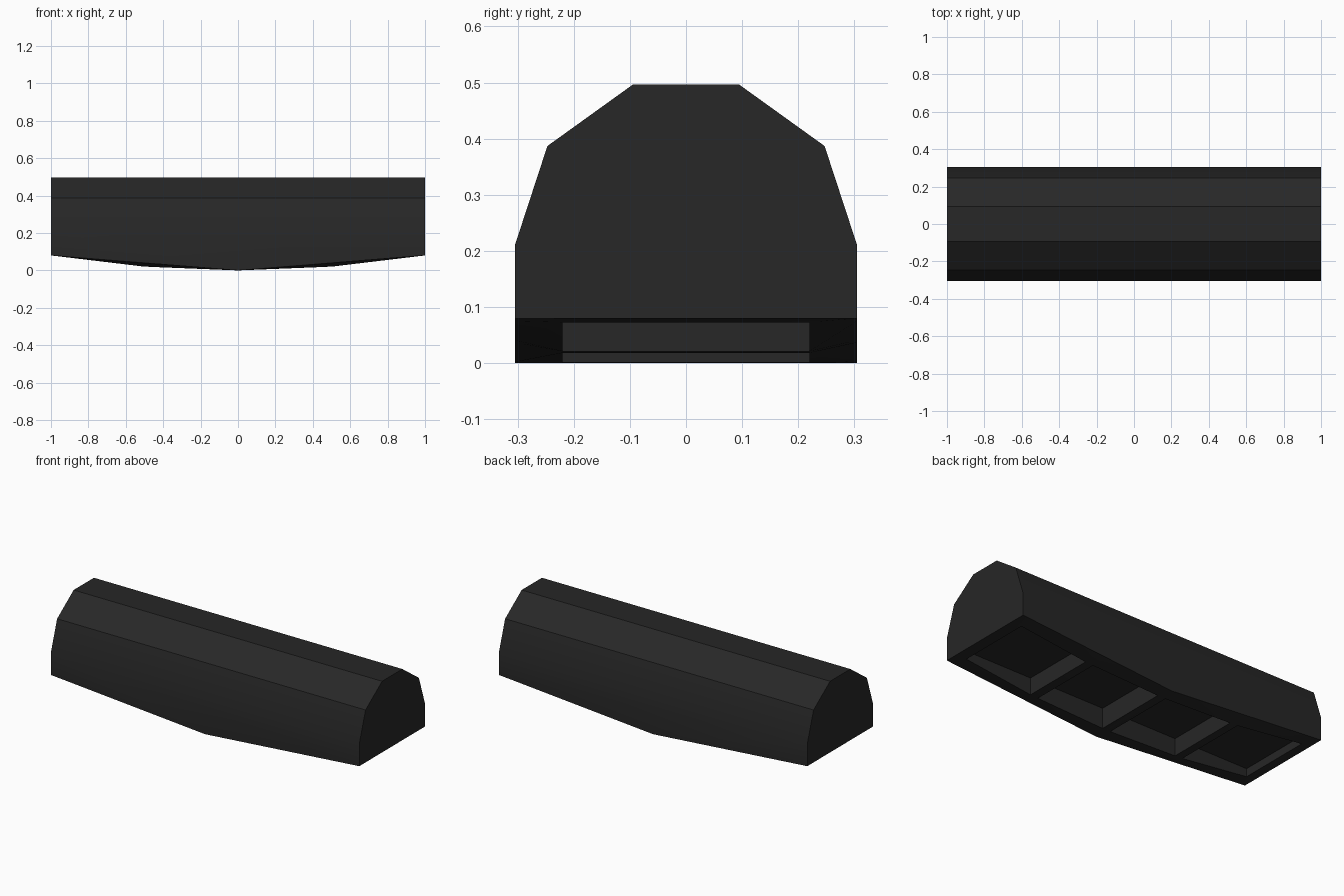
import bpy
import bmesh

if "Cube" in bpy.data.objects:
    bpy.data.objects.remove(bpy.data.objects["Cube"], do_unlink=True)

# One dark material for the whole housing
mat = bpy.data.materials.new("charcoal black")
mat.use_nodes = True
colour = (0.02, 0.02, 0.02, 1)
mat.diffuse_color = colour
mat.node_tree.nodes["Principled BSDF"].inputs["Base Color"].default_value = colour

HALF_WIDTH, POCKET_WIDTH, POCKET_CEILING = 0.305, 0.22, 0.12
half_stations = [0.026, 0.46, 0.51, 0.94, 1]
stations = [-x for x in reversed(half_stations)] + [0] + half_stations
columns = [-HALF_WIDTH, -POCKET_WIDTH, POCKET_WIDTH, HALF_WIDTH]
shoulders = [(0.305, 0.21), (0.247, 0.387), (0.094, 0.497)]
profile = shoulders + [(-y, z) for y, z in reversed(shoulders)]


def bottom_height(x, y):
    """Shallow keel: straight along the rims, bowed along the middle."""
    x = abs(x)
    if abs(y) > POCKET_WIDTH:
        return 0.08 * x
    return 0.04 * x if x < 0.5 else 0.02 + 0.12 * (x - 0.5)


bm = bmesh.new()
grid = [[bm.verts.new((x, y, bottom_height(x, y))) for y in columns] for x in stations]

# Underside with four flat-ceilinged pockets
for i in range(len(stations) - 1):
    for j in range(3):
        ring = [grid[i][j], grid[i + 1][j], grid[i + 1][j + 1], grid[i][j + 1]]
        if j == 1 and stations[i + 1] - stations[i] > 0.2:
            roof = [bm.verts.new((v.co.x, v.co.y, POCKET_CEILING)) for v in ring]
            bm.faces.new(roof)
            for k in range(4):
                n = (k + 1) % 4
                bm.faces.new((ring[k], ring[n], roof[n], roof[k]))
        else:
            bm.faces.new(ring)

# Faceted upper shell and ends
left, right = [[bm.verts.new((x, y, z)) for y, z in profile] for x in (-1, 1)]
for k in range(len(profile) - 1):
    bm.faces.new((left[k], left[k + 1], right[k + 1], right[k]))
bm.faces.new([row[3] for row in grid] + [right[0], left[0]])
bm.faces.new([row[0] for row in grid] + [right[-1], left[-1]])
bm.faces.new(grid[0] + left)
bm.faces.new(grid[-1] + right)
bmesh.ops.recalc_face_normals(bm, faces=bm.faces)

mesh = bpy.data.meshes.new("housing")
bm.to_mesh(mesh)
bm.free()
mesh.materials.append(mat)
housing = bpy.data.objects.new("housing", mesh)
bpy.context.collection.objects.link(housing)

# Soft lower sides, crisp ridges
bpy.ops.object.select_all(action="DESELECT")
housing.select_set(True)
bpy.context.view_layer.objects.active = housing
bpy.ops.object.shade_smooth_by_angle(angle=0.52)
